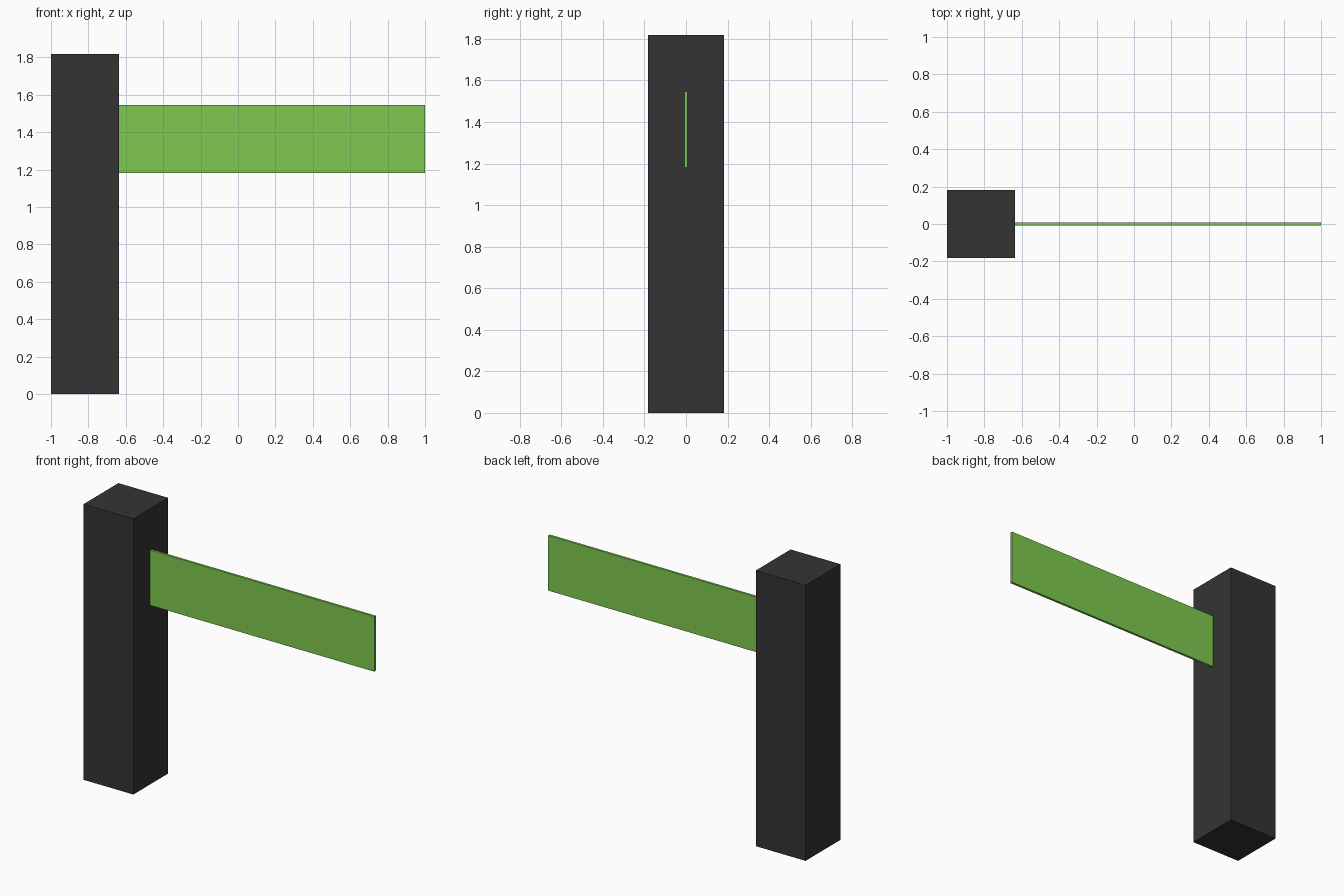
import bpy

default = bpy.data.objects.get("Cube")
if default:
    bpy.data.objects.remove(default, do_unlink=True)

UNIT = 2 / 5.5  # post width


def material(name, rgb):
    mat = bpy.data.materials.new(name)
    mat.use_nodes = True
    colour = (*rgb, 1.0)
    mat.diffuse_color = colour
    mat.node_tree.nodes["Principled BSDF"].inputs["Base Color"].default_value = colour
    return mat


def box(name, low, high, mat):
    centre = [(a + b) / 2 for a, b in zip(low, high)]
    bpy.ops.mesh.primitive_cube_add(size=1, location=centre)
    obj = bpy.context.object
    obj.name = name
    obj.scale = [b - a for a, b in zip(low, high)]
    bpy.ops.object.transform_apply(location=False, rotation=False, scale=True)
    obj.data.materials.append(mat)
    return obj


charcoal = material("charcoal", (0.034, 0.034, 0.034))
green = material("bright green", (0.212, 0.59, 0.08))

# Upright square post
half = UNIT / 2
box("post", (-1, -half, 0), (-1 + UNIT, half, 5 * UNIT), charcoal)

# Thin barrier panel reaching out from the post's side
thin = 0.008
box("barrier_panel", (-1 + UNIT, -thin, 3.25 * UNIT), (1, thin, 4.25 * UNIT), green)
